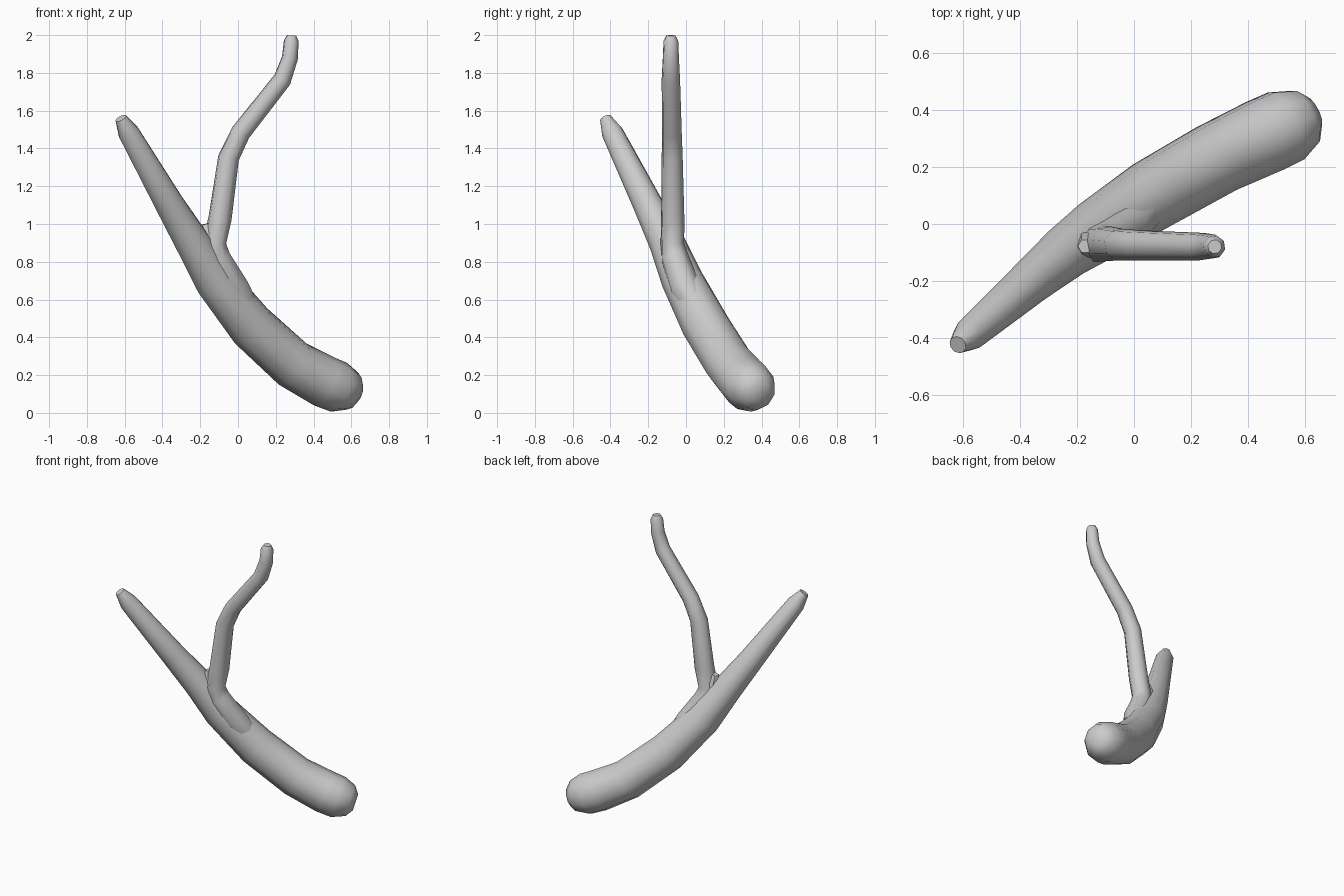
import bpy, bmesh, math
from mathutils import Vector

if "Cube" in bpy.data.objects:
    bpy.data.objects.remove(bpy.data.objects["Cube"])


def limb(name, path, sides=8):
    """Tapered round limb through (x, y, z, radius) rings, closed at both ends."""
    pts = [Vector(p[:3]) for p in path]
    bm = bmesh.new()
    rings = []
    side = None
    for i, c in enumerate(pts):
        t = (pts[min(i + 1, len(pts) - 1)] - pts[max(i - 1, 0)]).normalized()
        ref = side if side else Vector((0, 1, 0))
        side = (ref - t * ref.dot(t)).normalized()
        up = t.cross(side)
        ring = []
        for k in range(sides):
            a = 2 * math.pi * (k + 0.5) / sides
            ring.append(bm.verts.new(c + (side * math.cos(a) + up * math.sin(a)) * path[i][3]))
        rings.append(ring)
    for r0, r1 in zip(rings, rings[1:]):
        for k in range(sides):
            j = (k + 1) % sides
            bm.faces.new((r0[k], r0[j], r1[j], r1[k]))
    bm.faces.new(rings[0][::-1])
    bm.faces.new(rings[-1])
    bmesh.ops.recalc_face_normals(bm, faces=bm.faces)
    mesh = bpy.data.meshes.new(name)
    bm.to_mesh(mesh)
    bm.free()
    ob = bpy.data.objects.new(name, mesh)
    bpy.context.collection.objects.link(ob)
    bpy.ops.object.select_all(action='DESELECT')
    ob.select_set(True)
    bpy.context.view_layer.objects.active = ob
    bpy.ops.object.shade_smooth_by_angle(angle=math.radians(50))
    return ob


# Thick curved trunk with a rounded butt and a narrow tip
limb("main_limb", [
    (0.635, 0.395, 0.105, 0.055),
    (0.605, 0.380, 0.115, 0.103),
    (0.535, 0.345, 0.135, 0.136),
    (0.460, 0.310, 0.165, 0.138),
    (0.290, 0.230, 0.258, 0.132),
    (0.070, 0.105, 0.460, 0.128),
    (-0.125, -0.020, 0.705, 0.112),
    (-0.240, -0.100, 0.900, 0.096),
    (-0.360, -0.200, 1.100, 0.080),
    (-0.580, -0.390, 1.485, 0.058),
    (-0.620, -0.425, 1.560, 0.032),
], sides=10)

# Thin crooked branch, its root merging along the trunk
limb("side_branch", [
    (0.080, 0.080, 0.500, 0.060),
    (-0.020, -0.005, 0.660, 0.085),
    (-0.110, -0.060, 0.820, 0.075),
    (-0.125, -0.072, 0.900, 0.064),
    (-0.095, -0.070, 1.030, 0.063),
    (-0.050, -0.073, 1.350, 0.057),
    (0.015, -0.075, 1.485, 0.054),
    (0.235, -0.080, 1.765, 0.050),
    (0.275, -0.080, 1.880, 0.044),
    (0.282, -0.080, 1.970, 0.040),
    (0.284, -0.080, 1.998, 0.025),
])

# Small bark ridge in the fork
limb("fork_ridge", [
    (-0.130, -0.070, 0.840, 0.060),
    (-0.160, -0.075, 0.940, 0.050),
    (-0.172, -0.078, 1.000, 0.026),
], sides=6)
